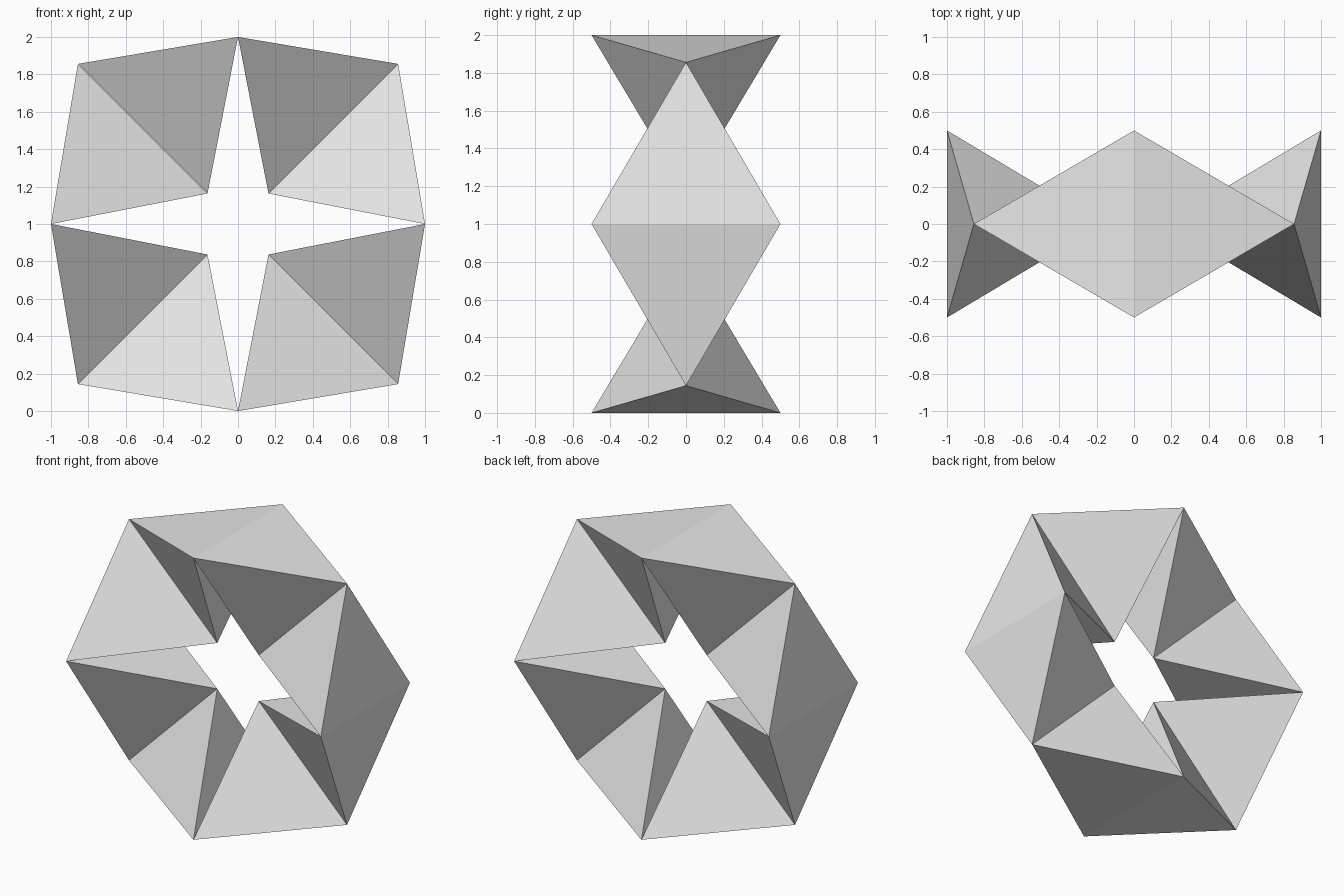
import bpy, bmesh, math
from mathutils import Vector, Matrix

if "Cube" in bpy.data.objects:
    bpy.data.objects.remove(bpy.data.objects["Cube"])

grey = bpy.data.materials.new("light grey")
grey.diffuse_color = (0.8, 0.8, 0.8, 1)
grey.use_nodes = True
grey.node_tree.nodes["Principled BSDF"].inputs["Base Color"].default_value = grey.diffuse_color

OUTER, INNER, HALF = 0.856, 0.163, 0.5   # diagonal hinge ends, half width of straight hinge


def tetrahedron(name, mirror, turn):
    """One link of the ring: a straight hinge along y joined to a diagonal hinge."""
    s = -1 if mirror else 1
    points = [(1, -HALF, 0), (1, HALF, 0), (INNER, 0, s * INNER), (OUTER, 0, s * OUTER)]
    place = Matrix.Translation((0, 0, 1)) @ Matrix.Rotation(turn, 4, 'Y')
    bm = bmesh.new()
    v = [bm.verts.new(place @ Vector(p)) for p in points]
    for a, b, c in ((0, 1, 2), (0, 1, 3), (0, 2, 3), (1, 2, 3)):
        bm.faces.new((v[a], v[b], v[c]))
    bmesh.ops.recalc_face_normals(bm, faces=bm.faces)
    mesh = bpy.data.meshes.new(name)
    bm.to_mesh(mesh)
    bm.free()
    mesh.materials.append(grey)
    bpy.context.collection.objects.link(bpy.data.objects.new(name, mesh))


# Ring of eight links: a mirrored pair at each quarter turn
for quarter in range(4):
    for mirror in (False, True):
        side = "lower" if mirror else "upper"
        tetrahedron(f"ring_link_{side}_{quarter + 1}", mirror, quarter * math.pi / 2)
